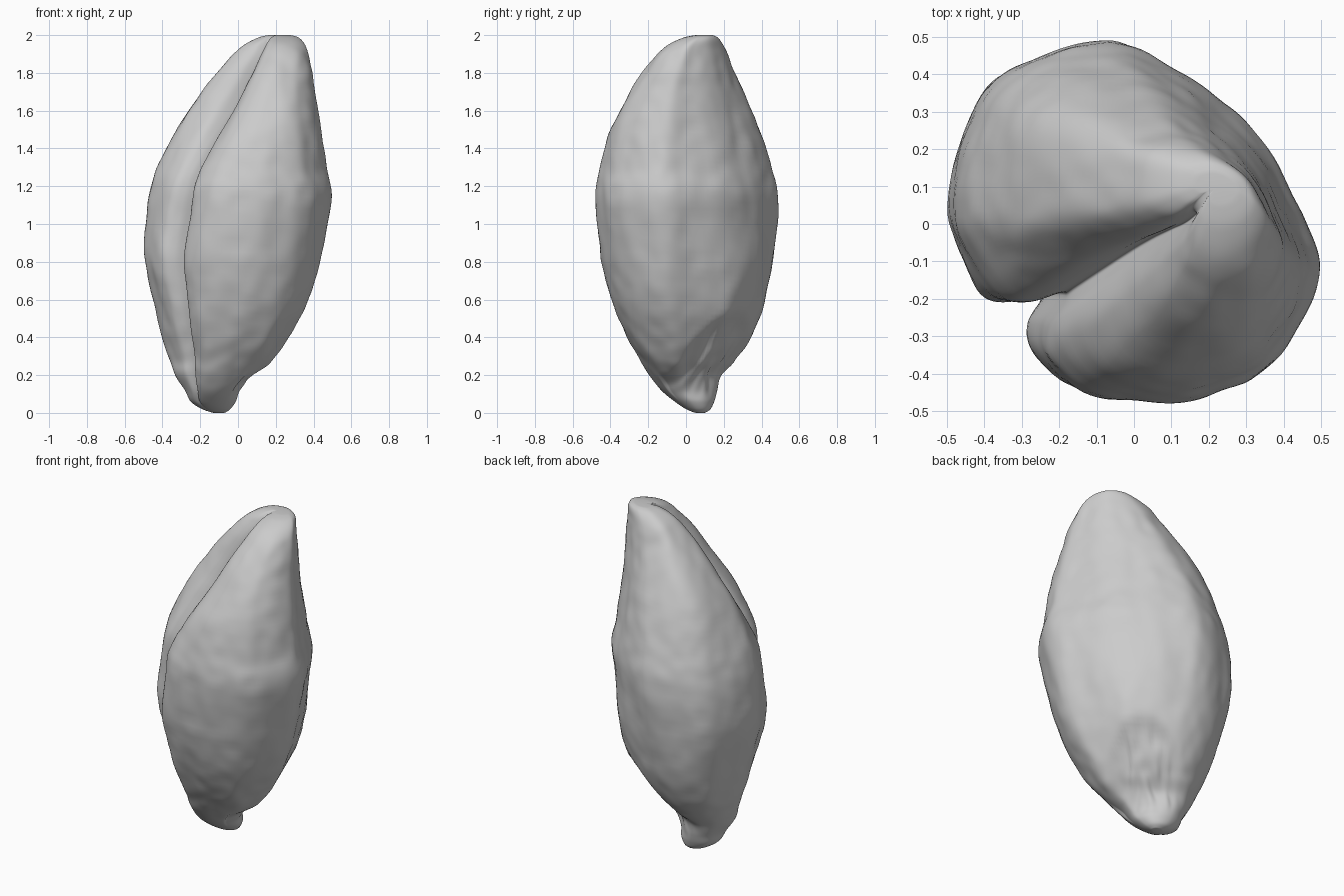
import bpy, bmesh, math
from mathutils import Vector, noise

cube = bpy.data.objects.get("Cube")
if cube:
    bpy.data.objects.remove(cube, do_unlink=True)

RINGS, SIDES = 120, 160

# Height, then the left, right, front and back limits of the grain
PROFILE = [
    (0.0, -.13, -.07, .05, .10), (.02, -.19, -.04, .00, .13), (.06, -.25, -.01, -.06, .15),
    (.12, -.28, .02, -.13, .17), (.2, -.33, .1, -.19, .2), (.28, -.36, .19, -.24, .265),
    (.4, -.395, .27, -.31, .345), (.6, -.445, .37, -.39, .42), (.85, -.5, .44, -.45, .465),
    (1.13, -.475, .495, -.48, .485), (1.3, -.425, .465, -.46, .45), (1.5, -.335, .44, -.41, .385),
    (1.7, -.2, .415, -.305, .3), (1.85, -.075, .39, -.2, .235), (1.94, .02, .36, -.11, .2),
    (1.985, .1, .325, -.02, .17), (2.0, .16, .28, .05, .14),
]
# Cross-section with the ventral groove between two lobes
SECTION = [
    (-.4, -.38), (-.6, -.43), (-.76, -.4), (-.9, -.22), (-1, .06), (-.94, .42), (-.8, .73),
    (-.55, .91), (-.2, 1), (.08, .93), (.4, .72), (.7, .42), (.9, .04), (1, -.25), (.9, -.55),
    (.68, -.82), (.38, -.96), (.05, -1), (-.3, -.93), (-.49, -.74), (-.5, -.56),
]


def spline(points, t, closed=False):
    """Catmull-Rom point at t (0 to 1) through a list of tuples."""
    n = len(points)
    f = t * (n if closed else n - 1)
    i = int(f) if closed else min(int(f), n - 2)
    u = f - i
    at = lambda k: points[k % n] if closed else points[max(0, min(k, n - 1))]
    a, b, c, d = (at(i + k) for k in (-1, 0, 1, 2))
    return [q + .5 * u * (r - p + u * (2 * p - 5 * q + 4 * r - s + u * (3 * (q - r) + s - p)))
            for p, q, r, s in zip(a, b, c, d)]


def smoothstep(lo, hi, v):
    v = max(0, min(1, (v - lo) / (hi - lo)))
    return v * v * (3 - 2 * v)


def pull(point, centre, move, width):
    """Offset that moves the part of a section near centre."""
    return move * math.exp(-(point - centre).length_squared / width)


DIAGONAL = Vector((1, 1))
ACROSS = Vector((-1, 1))
section = [Vector(spline(SECTION, i / SIDES, True)) for i in range(SIDES)]


def grain_point(row, unit):
    z, x0, x1, y0, y1 = row
    upper = smoothstep(1.15, 1.75, z)
    low = smoothstep(.25, .55, z) * (1 - smoothstep(.75, 1.05, z))
    # Groove opens towards the tip, the back is fuller low down, the left lobe wider high up
    q = unit + pull(unit, DIAGONAL * -.45, DIAGONAL * (.33 * upper - .05 * low), .27)
    q += pull(unit, DIAGONAL * .55, DIAGONAL * .06 * low, .3)
    q += pull(unit, ACROSS * .77, ACROSS * .09 * upper, .2)
    # Both ends fade into a rounded stub
    round_off = max(.4 * smoothstep(1.92, 2, z), .8 - .8 * smoothstep(0, .2, z))
    x, y = q.lerp(q.normalized(), round_off)
    p = Vector(((x0 + x1) / 2 + x * (x1 - x0) / 2, (y0 + y1) / 2 + y * (y1 - y0) / 2, z))

    # Germ: a broad, wrinkled, sunken scar low on the back
    out = Vector((x, y, 0)).normalized()
    if x + y > 0:
        side = (p.y - p.x - .1) / 1.414
        oval = math.hypot(side / .21, (z - .26) / .27)
        inside = (1 - smoothstep(.8, 1.08, oval)) * smoothstep(.05, .25, z)
        wrinkle = noise.noise(Vector((side * 22, z * 7, 0)))
        p += out * (wrinkle * .02 - .032) * inside

    # Wrinkled skin, with folds running lengthwise
    fold = noise.noise(Vector((p.x * 7, p.y * 7, z * 2)))
    bump = noise.noise(p * 13)
    p += out * (fold * .01 + bump * .006) * smoothstep(0, .3, z) * (1 - smoothstep(1.9, 2, z))
    return p


# Loft the seed and close both ends
bm = bmesh.new()
rings = []
for k in range(RINGS + 1):
    row = spline(PROFILE, k / RINGS)
    rings.append([bm.verts.new(grain_point(row, u)) for u in section])
for low, high in zip(rings, rings[1:]):
    for i in range(SIDES):
        j = (i + 1) % SIDES
        bm.faces.new((low[i], low[j], high[j], high[i]))
for ring in (rings[0], rings[-1]):
    centre = bm.verts.new(sum((v.co for v in ring), Vector()) / SIDES)
    for i in range(SIDES):
        bm.faces.new((ring[i], ring[(i + 1) % SIDES], centre))
bmesh.ops.smooth_vert(bm, verts=bm.verts, factor=.5, use_axis_x=True, use_axis_y=True, use_axis_z=False)
bmesh.ops.recalc_face_normals(bm, faces=bm.faces)
for face in bm.faces:
    face.smooth = True

mesh = bpy.data.meshes.new("grain_seed")
bm.to_mesh(mesh)
bm.free()
seed = bpy.data.objects.new("grain_seed", mesh)
bpy.context.collection.objects.link(seed)

husk = bpy.data.materials.new("pale_grey")
husk.use_nodes = True
husk.diffuse_color = (.6, .6, .6, 1)
husk.node_tree.nodes["Principled BSDF"].inputs["Base Color"].default_value = husk.diffuse_color
mesh.materials.append(husk)
